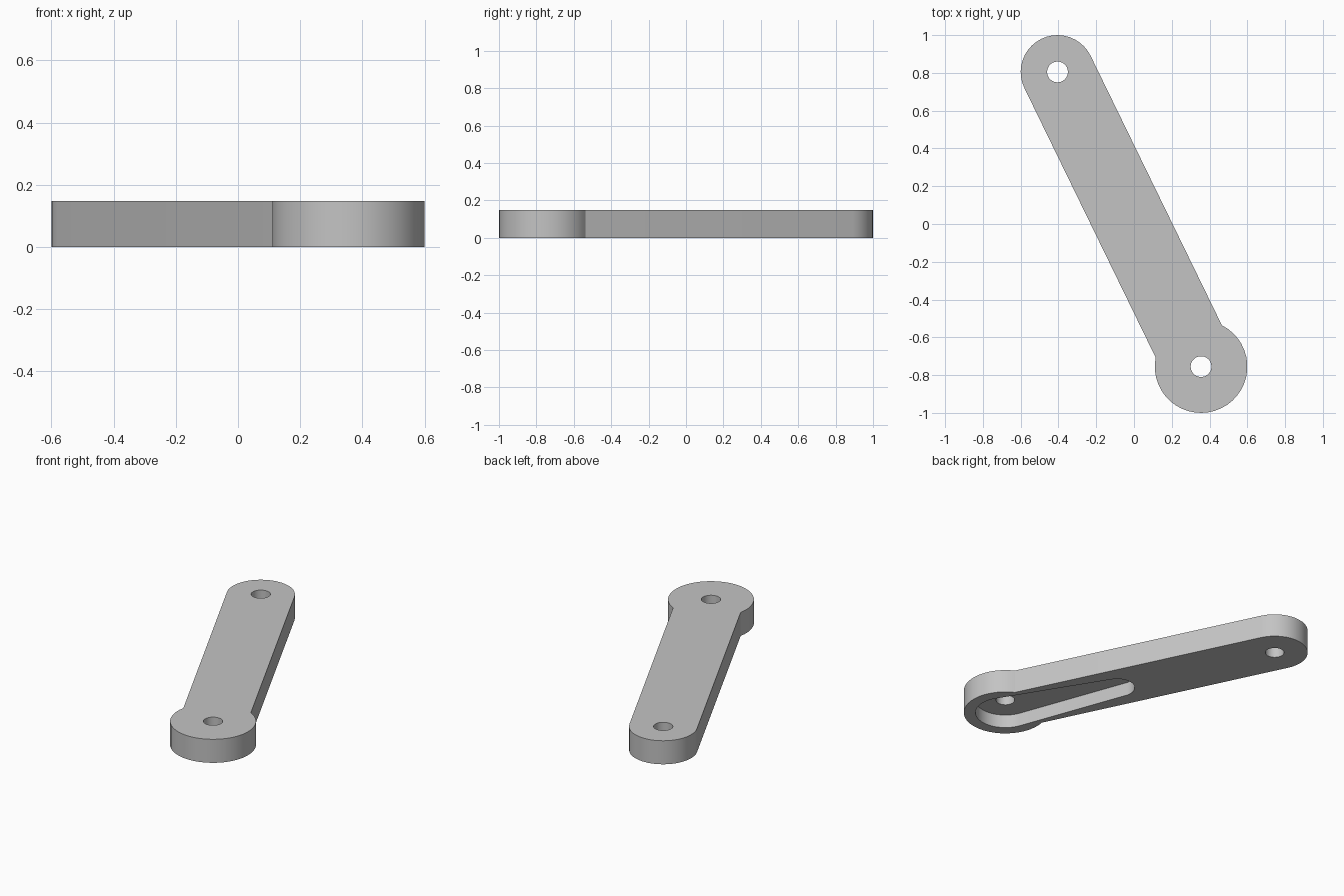
import bpy
import bmesh
from math import pi, sin, cos, asin, acos
from mathutils import Vector

if "Cube" in bpy.data.objects:
    bpy.data.objects.remove(bpy.data.objects["Cube"])

# Main dimensions
HUB = Vector((0.355, -0.755))
TIP = Vector((-0.405, 0.805))
HUB_R, TIP_R, HOLE_R = 0.245, 0.195, 0.055
THICK, POCKET_DEPTH = 0.148, 0.085
POCKET_HUB_R, POCKET_TIP_R, POCKET_LEN = 0.176, 0.104, 0.72

along = (TIP - HUB).normalized()
across = Vector((-along.y, along.x))
length = (TIP - HUB).length


def arc(offset, radius, start, end, steps):
    """Arc points around a centre on the arm's axis, angles from the axis."""
    centre = HUB + along * offset
    angles = [start + (end - start) * i / steps for i in range(steps + 1)]
    return [centre + (along * cos(a) + across * sin(a)) * radius for a in angles]


def prism(name, outline, bottom, top):
    """Extrude a closed outline between two heights."""
    bm = bmesh.new()
    face = bm.faces.new([bm.verts.new((p.x, p.y, bottom)) for p in outline])
    extruded = bmesh.ops.extrude_face_region(bm, geom=[face])["geom"]
    moved = [v for v in extruded if isinstance(v, bmesh.types.BMVert)]
    bmesh.ops.translate(bm, verts=moved, vec=(0, 0, top - bottom))
    bmesh.ops.recalc_face_normals(bm, faces=bm.faces)
    mesh = bpy.data.meshes.new(name)
    bm.to_mesh(mesh)
    bm.free()
    obj = bpy.data.objects.new(name, mesh)
    bpy.context.collection.objects.link(obj)
    return obj


def cut(target, cutter):
    """Subtract a cutter and discard it."""
    cutter.hide_render = True
    mod = target.modifiers.new("cut", "BOOLEAN")
    mod.operation, mod.solver, mod.object = "DIFFERENCE", "EXACT", cutter
    bpy.context.view_layer.objects.active = target
    bpy.ops.object.modifier_apply(modifier=mod.name)
    bpy.data.objects.remove(cutter)


# Lever arm: straight bar with a rounded tip and a wider round hub
neck = asin(TIP_R / HUB_R)
outline = (arc(length, TIP_R, -pi / 2, pi / 2, 20)
           + arc(0, HUB_R, neck, 2 * pi - neck, 30))
lever = prism("lever_arm", outline, 0, THICK)

# Tapered pocket in the underside
tangent = acos((POCKET_HUB_R - POCKET_TIP_R) / POCKET_LEN)
pocket = (arc(POCKET_LEN, POCKET_TIP_R, -tangent, tangent, 20)
          + arc(0, POCKET_HUB_R, tangent, 2 * pi - tangent, 24))
cut(lever, prism("pocket_cutter", pocket, -0.1, POCKET_DEPTH))

# Through holes at both ends
for offset in (0, length):
    ring = arc(offset, HOLE_R, 0, 2 * pi, 32)[:-1]
    cut(lever, prism("hole_cutter", ring, -0.1, THICK + 0.1))

# Single grey finish
grey = bpy.data.materials.new("plain_grey")
grey.use_nodes = True
colour = (0.55, 0.55, 0.55, 1)
grey.diffuse_color = colour
grey.node_tree.nodes["Principled BSDF"].inputs["Base Color"].default_value = colour
lever.data.materials.clear()
lever.data.materials.append(grey)

# Smooth round walls, crisp edges
bpy.ops.object.select_all(action="DESELECT")
lever.select_set(True)
bpy.context.view_layer.objects.active = lever
bpy.ops.object.shade_smooth_by_angle(angle=pi / 6)
